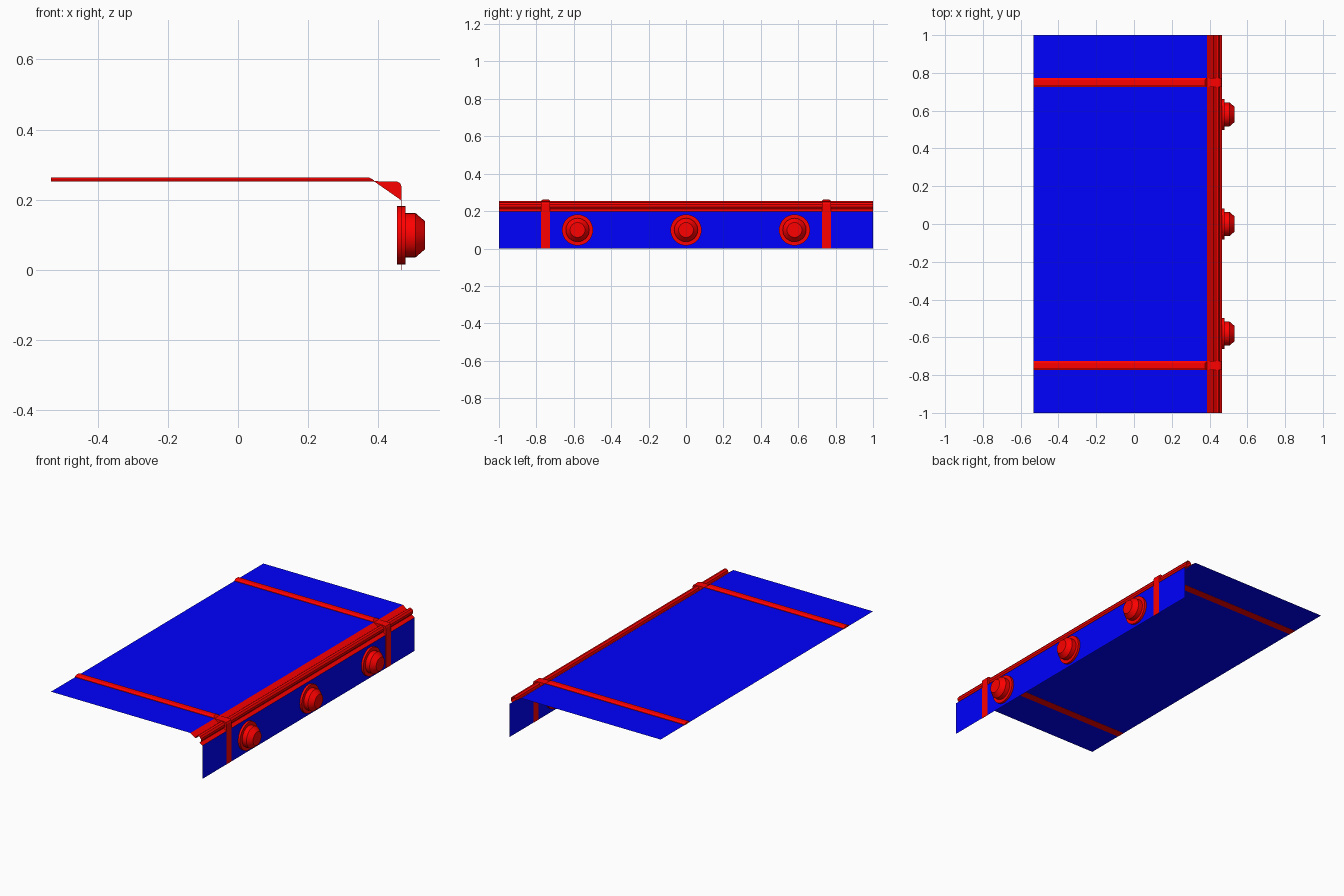
import bpy, bmesh, math
from mathutils import Matrix

if "Cube" in bpy.data.objects:
    bpy.data.objects.remove(bpy.data.objects["Cube"])


def material(name, rgb):
    m = bpy.data.materials.new(name)
    m.diffuse_color = (*rgb, 1)
    m.use_nodes = True
    m.node_tree.nodes["Principled BSDF"].inputs["Base Color"].default_value = m.diffuse_color
    return m


BLUE = material("blue", (0.0, 0.0, 1.0))
RED = material("red", (1.0, 0.0, 0.0))


def add_object(name, bm, mat):
    mesh = bpy.data.meshes.new(name)
    bm.to_mesh(mesh)
    bm.free()
    mesh.materials.append(mat)
    ob = bpy.data.objects.new(name, mesh)
    bpy.context.collection.objects.link(ob)
    return ob


def extrude_y(name, profile, y0, y1, mat, closed=False):
    """Sweep an (x, z) profile along y, as an open sheet or a capped solid."""
    bm = bmesh.new()
    a = [bm.verts.new((x, y0, z)) for x, z in profile]
    b = [bm.verts.new((x, y1, z)) for x, z in profile]
    n = len(profile)
    for i in range(n if closed else n - 1):
        j = (i + 1) % n
        bm.faces.new((a[i], a[j], b[j], b[i]))
    if closed:
        bm.faces.new(a)
        bm.faces.new(b)
        bmesh.ops.recalc_face_normals(bm, faces=bm.faces)
    return add_object(name, bm, mat)


LEFT, EDGE, FRONT = -0.533, 0.387, 0.465
TOP, LOW = 0.253, 0.198

# Thin sheet panels
extrude_y("top_panel", [(LEFT, TOP), (EDGE, TOP)], -1, 1, BLUE)
extrude_y("side_panel", [(FRONT, LOW), (FRONT, 0)], -1, 1, BLUE)

# Sloped corner trim with a raised bead along its middle
extrude_y("corner_trim", [(EDGE, TOP), (0.42, 0.230), (0.424, 0.242),
                          (0.434, 0.249), (0.447, 0.246), (0.455, 0.235),
                          (0.455, 0.222), (0.447, 0.211), (FRONT, LOW)],
          -1, 1, RED)

# Straps: raised rib on top, corner clip, flat strip down the side
for side, y in (("front", -0.75), ("back", 0.75)):
    h = 0.024
    bm = bmesh.new()
    section = [(-h, 0.252), (h, 0.252), (h, 0.256), (h * 0.55, 0.263),
               (-h * 0.55, 0.263), (-h, 0.256)]
    a = [bm.verts.new((LEFT, y + dy, z)) for dy, z in section]
    # the inner end tapers down to the panel edge
    b = [bm.verts.new((0.375 if z > 0.26 else EDGE, y + dy, min(z, 0.263)))
         for dy, z in section]
    for i in range(6):
        j = (i + 1) % 6
        bm.faces.new((a[i], a[j], b[j], b[i]))
    bm.faces.new(a)
    bm.faces.new(b)
    bmesh.ops.recalc_face_normals(bm, faces=bm.faces)
    add_object(side + "_top_strap", bm, RED)
    extrude_y(side + "_corner_clip",
              [(EDGE, TOP), (0.453, 0.252), (0.462, 0.248), (0.466, 0.238),
               (0.466, LOW)], y - h, y + h, RED, True)
    extrude_y(side + "_side_strap",
              [(FRONT - 0.001, LOW), (FRONT + 0.001, LOW),
               (FRONT + 0.001, 0), (FRONT - 0.001, 0)], y - h, y + h, RED, True)

# Round lamps: revolved stepped profile of (x, radius)
LAMP = [(0.453, 0.083), (0.478, 0.083), (0.478, 0.063), (0.506, 0.063),
        (0.533, 0.040)]
for k, y in enumerate((-0.58, 0, 0.58)):
    bm = bmesh.new()
    n = 32
    rings = [[bm.verts.new((x, y + r * math.cos(2 * math.pi * i / n),
                            0.099 + r * math.sin(2 * math.pi * i / n)))
              for i in range(n)] for x, r in LAMP]
    for p, q in zip(rings, rings[1:]):
        for i in range(n):
            j = (i + 1) % n
            bm.faces.new((p[i], p[j], q[j], q[i]))
    bm.faces.new(rings[0])
    bm.faces.new(rings[-1])
    bmesh.ops.recalc_face_normals(bm, faces=bm.faces)
    ob = add_object(f"lamp_{k + 1}", bm, RED)
    bpy.ops.object.select_all(action='DESELECT')
    ob.select_set(True)
    bpy.context.view_layer.objects.active = ob
    bpy.ops.object.shade_smooth_by_angle(angle=math.radians(30))
